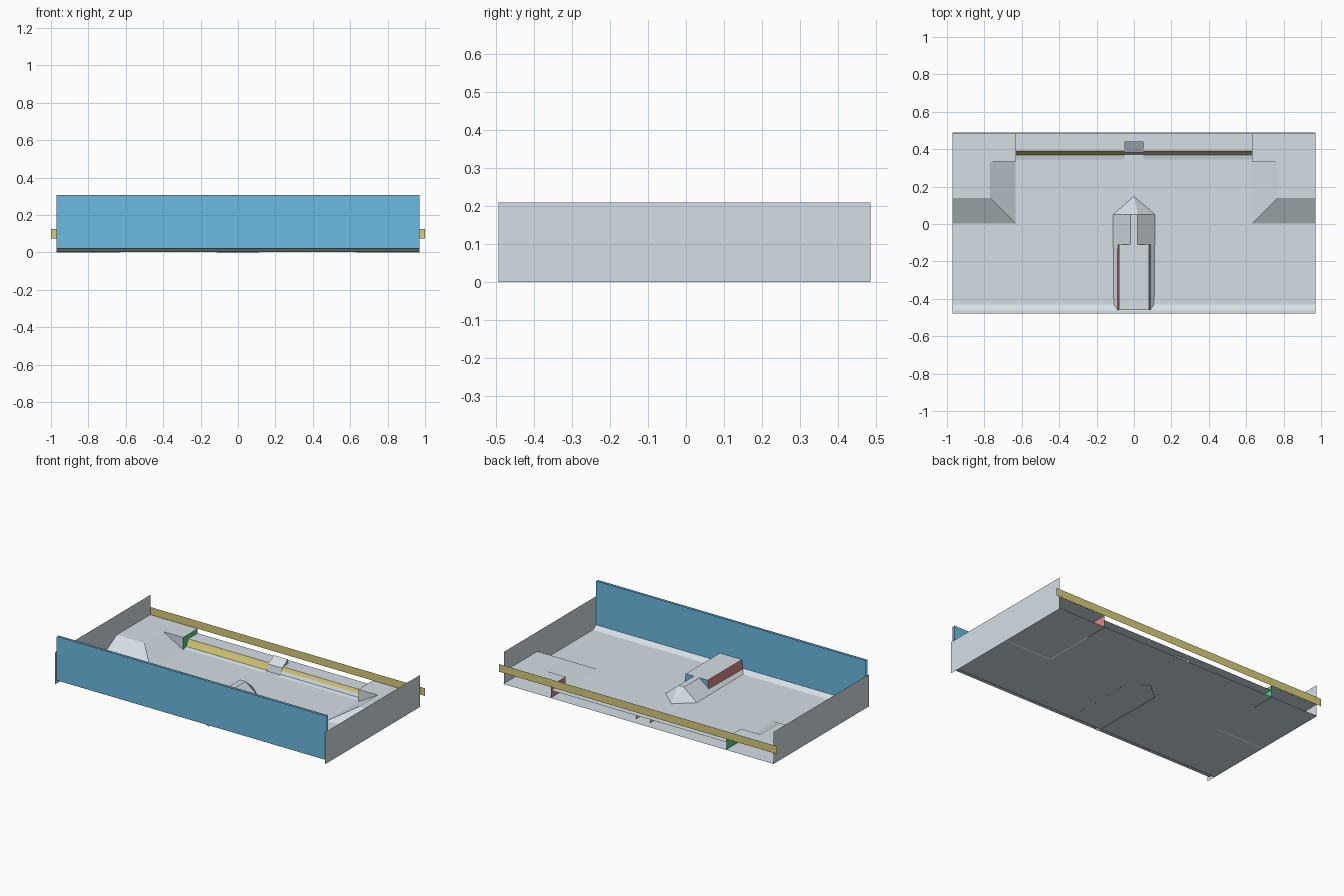
import bpy

if "Cube" in bpy.data.objects:
    bpy.data.objects.remove(bpy.data.objects["Cube"])

def material(name, rgb):
    m = bpy.data.materials.new(name)
    m.diffuse_color = (*rgb, 1)
    m.use_nodes = True
    m.node_tree.nodes["Principled BSDF"].inputs["Base Color"].default_value = m.diffuse_color
    return m

GRAY = material("pale_gray", (0.66, 0.74, 0.79))
BLUE = material("sky_blue", (0.145, 0.5, 0.76))
GOLD = material("gold", (0.70, 0.61, 0.19))
RED = material("soft_red", (0.74, 0.25, 0.25))
GREEN = material("green", (0.09, 0.64, 0.24))

def sheet(name, polys, mats):
    """Thin panel object; each polygon pairs with a material."""
    verts, faces = [], []
    for p in polys:
        faces.append(list(range(len(verts), len(verts) + len(p))))
        verts += p
    me = bpy.data.meshes.new(name)
    me.from_pydata(verts, [], faces)
    used = list(dict.fromkeys(mats))
    for m in used:
        me.materials.append(m)
    for f, m in zip(me.polygons, mats):
        f.material_index = used.index(m)
    ob = bpy.data.objects.new(name, me)
    bpy.context.collection.objects.link(ob)
    return ob

def strip(profile, x0, x1):
    """Sweep a (y, z) profile along x."""
    return [[(x0, a, b), (x1, a, b), (x1, c, d), (x0, c, d)]
            for (a, b), (c, d) in zip(profile, profile[1:])]

W, H, IN, OUT, LEDGE = 0.97, 0.08, 0.63, 0.77, 0.05

# floor with a turned-up front lip
p = strip([(-0.479, 0.022), (-0.463, 0.022), (-0.43, 0.002), (0.49, 0.002)], -W, W)
sheet("floor", p, [GRAY] * 3)

# upright front panel (outer and inner skins) and rear bar
sheet("front_panel_outer", strip([(-0.479, 0.022), (-0.479, 0.308)], -W, W), [BLUE])
sheet("front_panel_inner", strip([(-0.463, 0.308), (-0.463, 0.022)], -W, W), [BLUE])
sheet("rear_bar", strip([(0.493, 0.125), (0.493, 0.075)], -1, 1), [GOLD])

# side panels and corner arches, mirrored left and right
for side, s, wall in (("left", -1, GREEN), ("right", 1, RED)):
    def flip(poly):
        pts = [(s * x, y, z) for x, y, z in poly]
        return pts if s > 0 else pts[::-1]
    sheet(side + "_panel", [flip([(W, -0.493, 0), (W, 0.485, 0), (W, 0.485, 0.208), (W, -0.493, 0.208)])], [GRAY])
    arch = [
        [(IN, 0, 0), (W, 0, 0), (W, 0.14, H), (OUT, 0.14, H)],            # front slope
        [(IN, 0.335, 0), (IN, 0, 0), (OUT, 0.14, H), (OUT, 0.335, H)],    # inner slope
        [(OUT, 0.14, H), (W, 0.14, H), (W, 0.335, H), (OUT, 0.335, H)],   # top
        [(IN, 0.335, H), (W, 0.335, H), (W, 0.485, H), (IN, 0.485, H)],   # rear top
        [(IN, 0.335, 0), (OUT, 0.335, H), (IN, 0.335, H)],                # step
        [(IN, 0.335, H), (IN, 0.485, H), (IN, 0.485, 0), (IN, 0.335, 0)], # coloured wall
    ]
    sheet(side + "_arch", [flip(q) for q in arch], [GRAY] * 5 + [wall])

# low rear ledge with a steep coloured face, split by the central block
prof = [(0.345, 0.002), (0.37, 0.008), (0.38, 0.028), (0.39, LEDGE), (0.485, LEDGE)]
sheet("left_ledge", strip(prof, -IN, -0.05), [GRAY, GOLD, GOLD, GRAY])
sheet("right_ledge", strip(prof, 0.05, IN), [GRAY, GRAY, GOLD, GRAY])
block = strip([(0.372, 0.002), (0.382, 0.045), (0.44, H), (0.44, LEDGE), (0.485, LEDGE)], -0.05, 0.05)
for s in (-0.05, 0.05):
    block.append([(s, 0.372, 0.002), (s, 0.382, 0.045), (s, 0.44, H), (s, 0.44, 0.002)])
sheet("centre_block", block, [GRAY] * 6)

# central hump tapering to a point
F, M, T = -0.46, 0.05, 0.078
hump = [[(-0.02, F, T), (0.02, F, T), (0.02, M, T), (-0.02, M, T)],
        [(-0.02, M, T), (0.02, M, T), (0, 0.15, 0)]]
for s in (-1, 1):
    hump.append([(s * 0.11, F, 0), (s * 0.02, F, T), (s * 0.02, M, T), (s * 0.115, M, 0)][::s])
    hump.append([(s * 0.115, M, 0), (s * 0.02, M, T), (0, 0.15, 0)][::s])
sheet("centre_hump", hump, [GRAY] * len(hump))

# box shoulders level with the hump ridge, walls leaning slightly inward
A, B, R, Z0 = 0.079, 0.088, -0.11, 0.015
box = []
for s in (-1, 1):
    box.append([(s * 0.02, F, T), (s * A, F, T), (s * A, R, T), (s * 0.02, R, T)][::s])
    box.append([(s * B, F, Z0), (s * B, R, Z0), (s * A, R, T), (s * A, F, T)][::s])
    box.append([(s * B, R, Z0), (s * 0.02, R, T), (s * A, R, T)][::s])
sheet("hump_box", box, [GRAY, RED, BLUE, GRAY, GRAY, BLUE])
